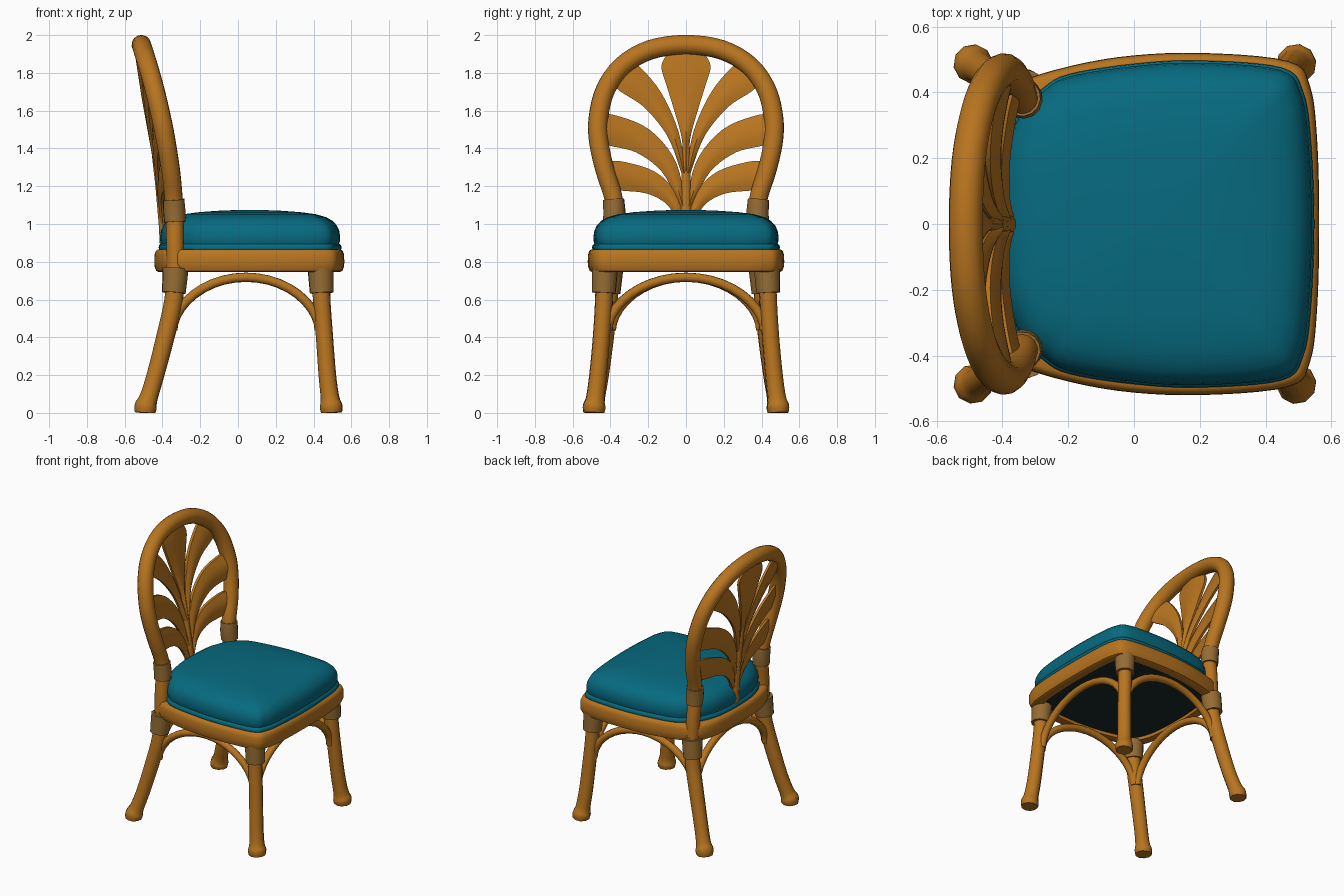
import bpy, bmesh, math
from mathutils import Vector

if "Cube" in bpy.data.objects:
    bpy.data.objects.remove(bpy.data.objects["Cube"])


def material(name, rgb):
    m = bpy.data.materials.new(name)
    m.diffuse_color = (*rgb, 1)
    m.use_nodes = True
    m.node_tree.nodes["Principled BSDF"].inputs["Base Color"].default_value = m.diffuse_color
    return m


RATTAN = material("rattan", (0.48, 0.177, 0.014))
WRAP = material("wrapped binding", (0.30, 0.15, 0.034))
TEAL = material("teal fabric", (0.002, 0.145, 0.215))
DARK = material("dark underside", (0.010, 0.020, 0.023))


def spline(pts, n=5, closed=False):
    """Catmull-Rom resampling of tuples of any length."""
    out, k = [], len(pts)
    get = (lambda i: pts[i % k]) if closed else (lambda i: pts[max(0, min(k - 1, i))])
    for i in range(k if closed else k - 1):
        for j in range(n):
            t = j / n
            out.append(tuple(0.5 * (2 * b + (c - a) * t + (2 * a - 5 * b + 4 * c - d) * t * t
                                    + (3 * b - a - 3 * c + d) * t ** 3)
                             for a, b, c, d in zip(get(i - 1), get(i), get(i + 1), get(i + 2))))
    return out if closed else out + [pts[-1]]


def interp(table, z):
    for (z0, a), (z1, b) in zip(table, table[1:]):
        if z <= z1:
            return a + (b - a) * (z - z0) / (z1 - z0)
    return table[-1][1]


def loft(name, rings, mat, loop=False, angle=40):
    """Skin a list of closed rings; cap the ends unless it loops round."""
    bm = bmesh.new()
    vs = [[bm.verts.new(p) for p in r] for r in rings]
    n = len(vs[0])
    for a, b in zip(vs, vs[1:] + vs[:1] if loop else vs[1:]):
        for i in range(n):
            bm.faces.new((a[i], a[(i + 1) % n], b[(i + 1) % n], b[i]))
    if not loop:
        bm.faces.new(vs[0])
        bm.faces.new(vs[-1])
    bmesh.ops.recalc_face_normals(bm, faces=bm.faces)
    me = bpy.data.meshes.new(name)
    bm.to_mesh(me)
    bm.free()
    me.shade_smooth()
    me.set_sharp_from_angle(angle=math.radians(angle))
    me.materials.append(mat)
    ob = bpy.data.objects.new(name, me)
    bpy.context.collection.objects.link(ob)
    return ob


def tube(name, path, mat, sides=12):
    """Round tube along (x, y, z, radius) points."""
    pts = [Vector(p[:3]) for p in path]
    rings, u = [], None
    for i, p in enumerate(pts):
        t = (pts[min(i + 1, len(pts) - 1)] - pts[max(i - 1, 0)]).normalized()
        if u is None:
            u = t.orthogonal()
        u = (u - t * u.dot(t)).normalized()
        w = t.cross(u)
        ring = []
        for k in range(sides):
            a = 2 * math.pi * k / sides
            q = p + (u * math.cos(a) + w * math.sin(a)) * path[i][3]
            ring.append((q.x, q.y, max(q.z, 0)))
        rings.append(ring)
    return loft(name, rings, mat)


def outline(half):
    """Closed smooth plan outline from its +y half."""
    return spline(half + [(x, -y) for x, y in half[-2:0:-1]], 5, True)


def ring_at(shape, s, z, cx=0.06):
    return [(cx + (x - cx) * s, y * s, z) for x, y in shape]


# Seat frame, underside panel and cushion
frame = outline([(0.563, 0), (0.557, 0.25), (0.535, 0.42), (0.47, 0.495), (0.2, 0.52), (-0.05, 0.507),
                 (-0.27, 0.46), (-0.37, 0.41), (-0.42, 0.3), (-0.44, 0.15), (-0.443, 0)])
loft("seat_frame", [ring_at(frame, s, z) for s, z in
                    [(0.95, 0.745), (0.98, 0.752), (0.997, 0.775), (1, 0.80), (0.997, 0.838), (0.983, 0.858),
                     (0.96, 0.866), (0.86, 0.866), (0.86, 0.748)]], RATTAN, loop=True)
loft("seat_underside", [ring_at(frame, 0.88, z) for z in (0.77, 0.80)], DARK)
pad = outline([(0.548, 0), (0.538, 0.25), (0.515, 0.40), (0.45, 0.475), (0.2, 0.497), (0, 0.487),
               (-0.2, 0.455), (-0.28, 0.41), (-0.35, 0.34), (-0.405, 0.2), (-0.42, 0)])
loft("seat_cushion", [ring_at(pad, s, z) for s, z in
                      [(0.96, 0.85), (0.995, 0.862), (1, 0.875), (0.995, 0.888), (0.975, 0.895), (0.983, 0.91),
                       (0.985, 0.935), (0.975, 0.965), (0.95, 0.992), (0.905, 1.016), (0.835, 1.036),
                       (0.72, 1.052), (0.55, 1.063), (0.35, 1.07), (0.15, 1.074), (0.03, 1.075)]],
     TEAL, angle=60)

# Back hoop: (y, z) outline leaning back by height
HOOP_X = [(0.7, -0.33), (1.1, -0.337), (1.3, -0.358), (1.5, -0.392), (1.7, -0.438), (1.85, -0.48), (1.96, -0.515)]
half = [(0.40, 0.76), (0.393, 0.9), (0.378, 1.05), (0.387, 1.15), (0.428, 1.28), (0.461, 1.43),
        (0.464, 1.56), (0.427, 1.71), (0.337, 1.837), (0.19, 1.922)]
hoop = half + [(0, 1.949)] + [(-y, z) for y, z in half[::-1]]
tube("back_hoop", [(x, y, z, 0.047 + 0.005 * min(1, max(0, z - 1.0) * 2)) for x, y, z in
                   spline([(interp(HOOP_X, z), y, z) for y, z in hoop], 4)], RATTAN, 14)

# Leaf panel: a bowed surface set between the sides of the hoop
STEM_X = [(0.85, -0.378), (1.0, -0.388), (1.32, -0.425), (1.66, -0.487), (1.92, -0.527)]


def panel_x(y, z):
    f = min(1, (y / 0.44) ** 2)
    return interp(STEM_X, z) * (1 - f) + interp(HOOP_X, z) * f


def leaf(name, pts, side=1):
    """Blade along (y, z, half width) points with a raised midrib."""
    path = spline(pts, 5)
    rings = []
    for i, (y, z, w) in enumerate(path):
        a, b = path[max(i - 1, 0)], path[min(i + 1, len(path) - 1)]
        d = Vector((b[0] - a[0], b[1] - a[1])).normalized()
        ring = []
        for s, h in [(-1, 0.008), (-0.5, 0.019), (0, 0.025), (0.5, 0.019), (1, 0.008),
                     (1, -0.01), (0, -0.022), (-1, -0.01)]:
            py, pz = y - d.y * w * s, z + d.x * w * s
            ring.append((panel_x(py, pz) + h, py * side, pz))
        rings.append(ring)
    loft(name, rings, RATTAN)


leaf("top_leaf", [(0, 1.28, 0.012), (0, 1.45, 0.022), (0, 1.6, 0.062), (0, 1.74, 0.105),
                  (0, 1.83, 0.13), (0, 1.89, 0.105), (0, 1.915, 0.06)])
LEAVES = {
    "upper_leaf": [(0.012, 1.27, 0.012), (0.07, 1.48, 0.032), (0.18, 1.66, 0.06), (0.30, 1.77, 0.083),
                   (0.35, 1.81, 0.07)],
    "middle_leaf": [(0.012, 1.08, 0.012), (0.09, 1.30, 0.045), (0.23, 1.44, 0.07), (0.39, 1.495, 0.082),
                    (0.45, 1.505, 0.075)],
    "lower_leaf": [(0.012, 0.98, 0.01), (0.075, 1.13, 0.038), (0.19, 1.22, 0.062), (0.35, 1.255, 0.077),
                   (0.41, 1.26, 0.07)],
}
tube("leaf_stem", [(interp(STEM_X, z), 0, z, r) for z, r in
                   [(0.84, 0.035), (1.0, 0.033), (1.2, 0.027), (1.4, 0.021), (1.6, 0.01)]], RATTAN)

FRONT_LEG = [(0.437, 0.428, 0.78, 0.05), (0.443, 0.435, 0.6, 0.047), (0.458, 0.448, 0.4, 0.046),
             (0.473, 0.466, 0.2, 0.047), (0.487, 0.48, 0.08, 0.05), (0.493, 0.486, 0.035, 0.061),
             (0.496, 0.488, 0, 0.056)]
BACK_LEG = [(-0.33, 0.40, 0.78, 0.05), (-0.34, 0.41, 0.6, 0.05), (-0.385, 0.43, 0.4, 0.049),
            (-0.437, 0.455, 0.2, 0.047), (-0.473, 0.477, 0.08, 0.049), (-0.488, 0.486, 0.035, 0.06),
            (-0.492, 0.488, 0, 0.055)]


def arch(name, a, b):
    """Bentwood brace between two points, springing from the legs."""
    path = []
    for i in range(21):
        t = math.pi * i / 20
        f = (1 - math.cos(t)) / 2
        path.append((a[0] + (b[0] - a[0]) * f, a[1] + (b[1] - a[1]) * f,
                     0.44 + 0.278 * math.sin(t) ** 1.12, 0.025))
    tube(name, path, RATTAN, 10)


# Parts repeated on both sides
for side, label in ((1, "right"), (-1, "left")):
    for name, pts in LEAVES.items():
        leaf(f"{label}_{name}", pts, side)
    for name, pts in (("front_leg", FRONT_LEG), ("back_leg", BACK_LEG)):
        tube(f"{label}_{name}", spline([(x, y * side, z, r) for x, y, z, r in pts], 4), RATTAN, 10)
        (x0, y0, *_), (x1, y1, *_) = pts[:2]
        tube(f"{label}_{name}_binding", [(x1, y1 * side, 0.635, 0.063), (x0, y0 * side, 0.765, 0.069)], WRAP, 14)
    tube(f"{label}_hoop_binding", [(-0.334, 0.382 * side, 1.01, 0.057), (-0.337, 0.379 * side, 1.07, 0.059),
                                   (-0.341, 0.384 * side, 1.13, 0.057)], WRAP, 14)
    arch(f"{label}_side_arch", (-0.345, 0.41 * side), (0.43, 0.437 * side))

# Front and back braces
arch("front_arch", (0.445, -0.415), (0.445, 0.415))
arch("back_arch", (-0.36, -0.395), (-0.36, 0.395))
